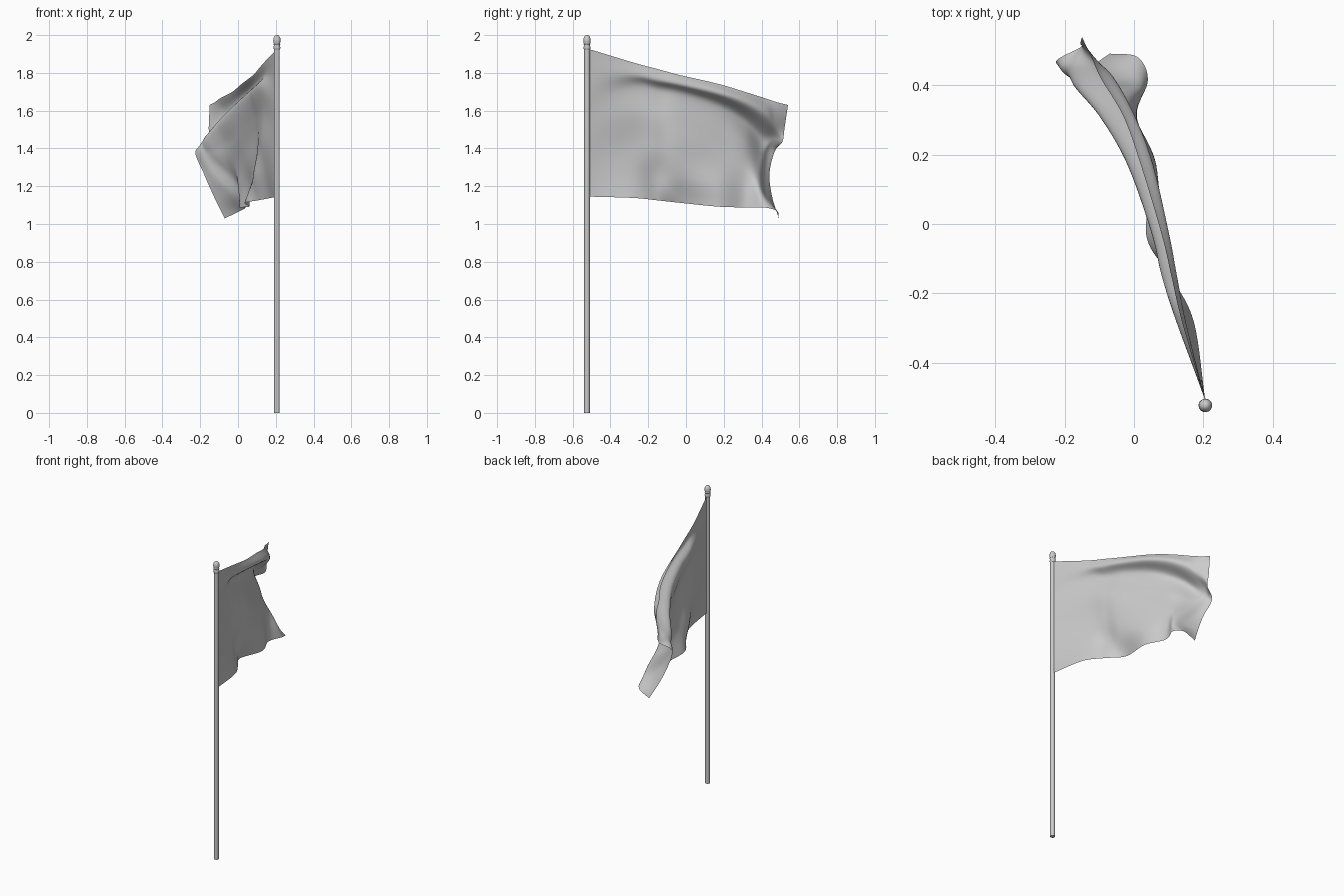
import bpy, bmesh, math
from mathutils import Vector

if "Cube" in bpy.data.objects:
    bpy.data.objects.remove(bpy.data.objects["Cube"])

PX, PY = 0.206, -0.524


def finish(bm, name, angle=40):
    bmesh.ops.recalc_face_normals(bm, faces=bm.faces)
    me = bpy.data.meshes.new(name)
    bm.to_mesh(me)
    bm.free()
    ob = bpy.data.objects.new(name, me)
    bpy.context.collection.objects.link(ob)
    bpy.ops.object.select_all(action='DESELECT')
    ob.select_set(True)
    bpy.context.view_layer.objects.active = ob
    bpy.ops.object.shade_smooth_by_angle(angle=math.radians(angle))
    return ob


def lathe(name, profile, n=24):
    bm = bmesh.new()
    rings = [[bm.verts.new((PX + r * math.cos(2 * math.pi * i / n),
                            PY + r * math.sin(2 * math.pi * i / n), z))
              for i in range(n)] for r, z in profile]
    for a, b in zip(rings, rings[1:]):
        for i in range(n):
            j = (i + 1) % n
            bm.faces.new((a[i], a[j], b[j], b[i]))
    bm.faces.new(rings[0])
    bm.faces.new(rings[-1])
    return finish(bm, name)


# Pole and acorn-shaped finial
lathe("pole", [(0.0148, 0), (0.0148, 1.93)])
lathe("finial", [(0.013, 1.922), (0.017, 1.926), (0.0185, 1.934), (0.0165, 1.943),
                 (0.016, 1.947), (0.0185, 1.952), (0.0165, 1.957), (0.0185, 1.963),
                 (0.0195, 1.971), (0.0185, 1.981), (0.0155, 1.990), (0.010, 1.997),
                 (0.004, 2.0)])


def spline(pts, t):
    """Catmull-Rom point at t (0..len-1)."""
    i = min(int(t), len(pts) - 2)
    f = t - i
    p1, p2 = pts[i], pts[i + 1]
    p0 = pts[i - 1] if i else 2 * p1 - p2
    p3 = pts[i + 2] if i + 2 < len(pts) else 2 * p2 - p1
    return 0.5 * (2 * p1 + (p2 - p0) * f + (2 * p0 - 5 * p1 + 4 * p2 - p3) * f * f
                  + (3 * p1 - p0 - 3 * p2 + p3) * f ** 3)


# Flag: cross-sections from pole to fly edge, each listed top to bottom as (x, z)
sections = [
    (-0.28, [(.138, 1.855), (.148, 1.79), (.122, 1.72), (.138, 1.58), (.13, 1.42), (.145, 1.28), (.172, 1.138)]),
    (-0.15, [(.108, 1.82), (.123, 1.765), (.082, 1.705), (.11, 1.565), (.108, 1.41), (.085, 1.265), (.105, 1.125)]),
    (-0.03, [(.08, 1.788), (.102, 1.74), (.052, 1.685), (.08, 1.55), (.098, 1.4), (.08, 1.25), (.035, 1.112)]),
    (0.17, [(.02, 1.742), (.055, 1.69), (-.02, 1.62), (.01, 1.48), (.035, 1.35), (.062, 1.22), (.06, 1.092)]),
    (0.31, [(-.03, 1.70), (0, 1.64), (-.098, 1.54), (-.05, 1.42), (-.015, 1.31), (.003, 1.2), (.008, 1.088)]),
]
cols = [[Vector((PX, -0.51, 1.925 - 0.13 * k)) for k in range(7)]]
cols += [[Vector((x, y, z)) for x, z in row] for y, row in sections]
# Curled end of the flag
for end in (
    [(-.095, .42, 1.665), (-.06, .42, 1.58), (-.17, .405, 1.46), (-.135, .39, 1.37),
     (-.045, .385, 1.27), (.015, .39, 1.18), (.04, .415, 1.087)],
    [(-.122, .48, 1.645), (-.105, .467, 1.54), (-.175, .465, 1.455), (-.2, .433, 1.385),
     (-.13, .415, 1.26), (-.045, .425, 1.155), (.01, .482, 1.068)],
    [(-.15, .54, 1.63), (-.155, .522, 1.51), (-.155, .51, 1.435), (-.225, .47, 1.385),
     (-.18, .442, 1.265), (-.125, .457, 1.14), (-.07, .492, 1.03)],
):
    cols.append([Vector(p) for p in end])

NU, NV = 80, 60
bm = bmesh.new()
grid = []
for i in range(NU + 1):
    u = i / NU
    section = [spline([c[k] for c in cols], u * (len(cols) - 1)) for k in range(7)]
    line = []
    for j in range(NV + 1):
        v = j / NV
        p = spline(section, v * 6)
        # Fine diagonal wrinkles
        p.x += 0.003 * math.sin(22 * (v - 0.55 * u)) * math.sin(math.pi * u) * math.sin(math.pi * v)
        line.append(bm.verts.new(p))
    grid.append(line)
for a, b in zip(grid, grid[1:]):
    for j in range(NV):
        bm.faces.new((a[j], a[j + 1], b[j + 1], b[j]))
finish(bm, "flag", 80)
